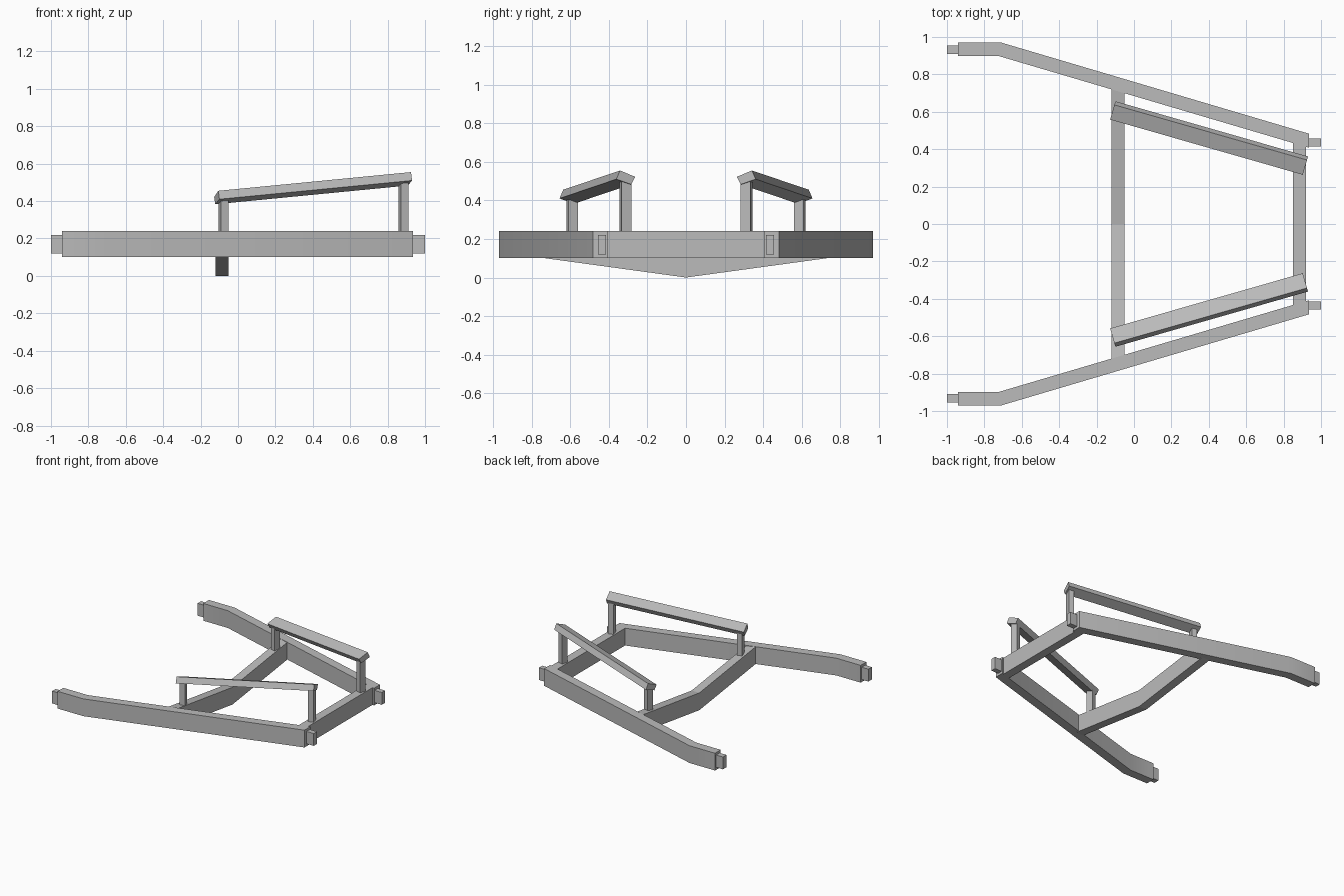
import bpy, bmesh, math
from mathutils import Vector

cube = bpy.data.objects.get("Cube")
if cube:
    bpy.data.objects.remove(cube, do_unlink=True)

grey = bpy.data.materials.new("frame grey")
grey.use_nodes = True
colour = (0.5, 0.5, 0.5, 1)
grey.diffuse_color = colour
grey.node_tree.nodes["Principled BSDF"].inputs["Base Color"].default_value = colour


def prism(name, profile, offset, smooth=False):
    """Extrude a closed 3D profile along an offset."""
    bm = bmesh.new()
    face = bm.faces.new([bm.verts.new(p) for p in profile])
    moved = bmesh.ops.extrude_face_region(bm, geom=[face])["geom"]
    bmesh.ops.translate(bm, vec=Vector(offset),
                        verts=[v for v in moved if isinstance(v, bmesh.types.BMVert)])
    bmesh.ops.recalc_face_normals(bm, faces=bm.faces)
    mesh = bpy.data.meshes.new(name)
    bm.to_mesh(mesh)
    bm.free()
    mesh.materials.append(grey)
    obj = bpy.data.objects.new(name, mesh)
    bpy.context.collection.objects.link(obj)
    if smooth:
        bpy.ops.object.select_all(action="DESELECT")
        obj.select_set(True)
        bpy.context.view_layer.objects.active = obj
        bpy.ops.object.shade_smooth_by_angle(angle=math.radians(30))
    return obj


def box(name, x, y, z):
    prism(name, [(x[0], y[0], z[0]), (x[1], y[0], z[0]), (x[1], y[1], z[0]), (x[0], y[1], z[0])],
          (0, 0, z[1] - z[0]))


BOTTOM, TOP = 0.1, 0.24

# Grab bar axis: ridge line between its low and high ends
low, high = Vector((-0.105, 0.637, 0.455)), Vector((0.925, 0.342, 0.555))
along = Vector((high.x - low.x, high.y - low.y, 0)).normalized()
inward = Vector((along.y, -along.x, 0))

for side, s in (("left", 1), ("right", -1)):
    # Bent side rail
    plan = [(-0.94, 0.97), (-0.71, 0.97), (0.935, 0.483),
            (0.935, 0.408), (-0.72, 0.897), (-0.94, 0.897)]
    prism(f"side_rail_{side}", [(x, s * y, BOTTOM) for x, y in plan],
          (0, 0, TOP - BOTTOM), smooth=True)

    # Connector pins at both rail ends
    box(f"long_end_pin_{side}", (-1, -0.93), (s * 0.91, s * 0.955), (0.12, 0.22))
    box(f"short_end_pin_{side}", (0.92, 1), (s * 0.415, s * 0.457), (0.12, 0.22))

    # Tilted grab bar
    section = [(0, 0), (0.082, -0.033), (0.06, -0.072), (-0.02, -0.045)]
    mirror = Vector((1, s, 1))
    prism(f"grab_bar_{side}",
          [(low + inward * a + Vector((0, 0, b))) * mirror for a, b in section],
          (high - low) * mirror)

    # Posts carrying the bar, turned to follow it
    for label, ridge, step, base in (("low", low, 0.018, 0.2), ("high", high, -0.052, 0.22)):
        corner = ridge + along * step + inward * 0.012
        plan = [corner, corner + along * 0.042, corner + along * 0.042 + inward * 0.052,
                corner + inward * 0.052]
        prism(f"{label}_post_{side}", [(p.x, s * p.y, base) for p in plan],
              (0, 0, ridge.z - 0.052 - base))

# Straight cross beam
box("straight_cross_beam", (0.85, 0.92), (-0.44, 0.44), (BOTTOM, TOP))

# V-shaped cross beam
v_shape = [(-0.73, TOP), (0, TOP - BOTTOM), (0.73, TOP), (0.73, BOTTOM), (0, 0), (-0.73, BOTTOM)]
prism("dipped_cross_beam", [(-0.12, y, z) for y, z in v_shape], (0.07, 0, 0))
